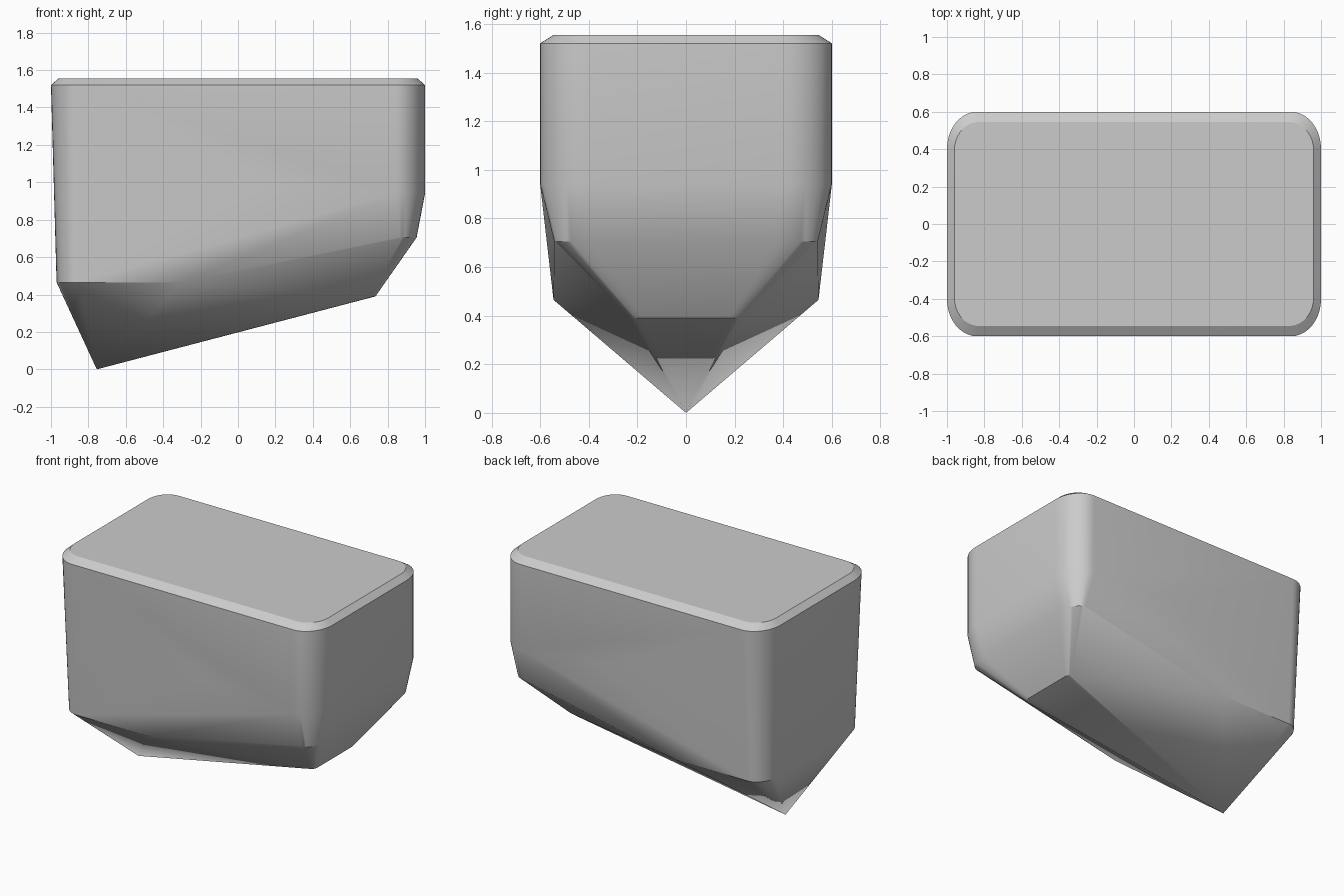
import bpy
import bmesh
from math import sin, cos, pi, radians

cube = bpy.data.objects.get("Cube")
if cube:
    bpy.data.objects.remove(cube, do_unlink=True)

STEPS = 10


def corner(x, y, z, rx, ry):
    """Quarter-ellipse corner, mirrored to both sides in y; x sign picks the end."""
    s = 1 if x > 0 else -1
    points = []
    for i in range(STEPS + 1):
        a = i / STEPS * pi / 2
        px = x - s * rx * (1 - cos(a))
        py = y - ry * (1 - sin(a))
        points += [(px, py, z), (px, -py, z)]
    return points


# Top face and the chamfered rim below it
points = []
for end in (-1, 1):
    points += corner(end * 0.96, 0.545, 1.555, 0.13, 0.15)
    points += corner(end, 0.6, 1.52, 0.16, 0.2)

# Left end: upright wall, then the stepped, tapering underside
points += corner(1.0, 0.6, 0.94, 0.16, 0.2)
points += corner(0.955, 0.542, 0.705, 0.09, 0.17)
points += corner(0.735, 0.23, 0.39, 0.03, 0.05)

# Right end: lower wall edge
points += corner(-0.97, 0.545, 0.465, 0.12, 0.17)

# Bends in the long walls
for side in (-1, 1):
    points += [(-0.3, side * 0.545, 0.465), (0.2, side * 0.598, 1.0)]

# Bottom tip
points.append((-0.755, 0, 0))

# Wrap everything in one convex skin
bm = bmesh.new()
for p in points:
    bm.verts.new(p)
hull = bmesh.ops.convex_hull(bm, input=bm.verts[:])
loose = {v for v in hull["geom_interior"] + hull["geom_unused"]
         if isinstance(v, bmesh.types.BMVert)}
bmesh.ops.delete(bm, geom=list(loose), context="VERTS")
bmesh.ops.dissolve_limit(bm, angle_limit=radians(0.2),
                         verts=bm.verts[:], edges=bm.edges[:])
bmesh.ops.recalc_face_normals(bm, faces=bm.faces[:])
mesh = bpy.data.meshes.new("stone_block")
bm.to_mesh(mesh)
bm.free()

# Plain grey material
grey = bpy.data.materials.new("light_grey")
grey.use_nodes = True
colour = (0.6, 0.6, 0.6, 1)
grey.diffuse_color = colour
grey.node_tree.nodes["Principled BSDF"].inputs["Base Color"].default_value = colour
mesh.materials.append(grey)

block = bpy.data.objects.new("stone_block", mesh)
bpy.context.collection.objects.link(block)
bpy.ops.object.select_all(action="DESELECT")
block.select_set(True)
bpy.context.view_layer.objects.active = block
bpy.ops.object.shade_smooth_by_angle(angle=radians(30))
